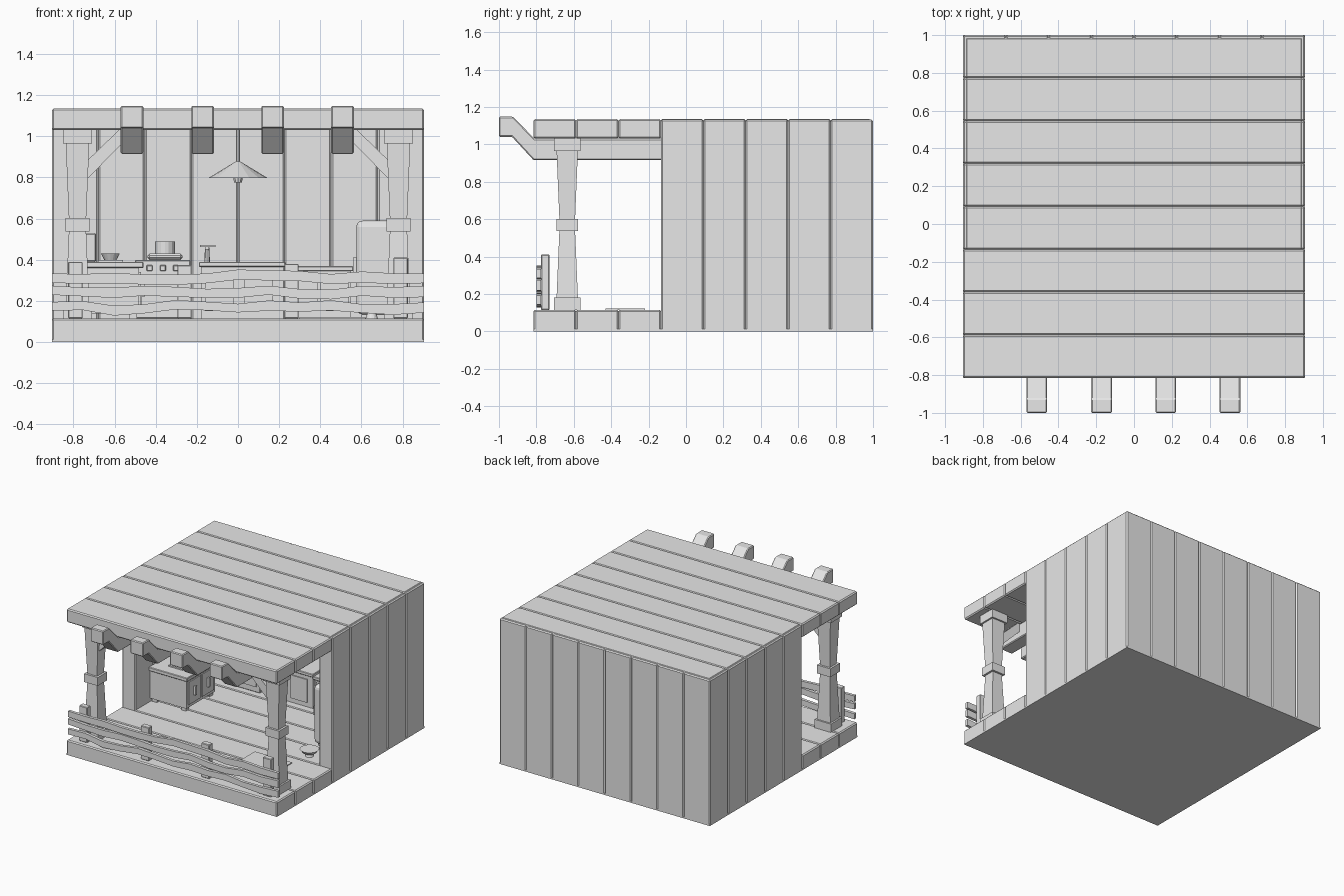
import bpy, bmesh, math, random
from mathutils import Vector, Matrix

random.seed(4)
if "Cube" in bpy.data.objects:
    bpy.data.objects.remove(bpy.data.objects["Cube"])

grey = bpy.data.materials.new("plain_grey")
grey.use_nodes = True
grey.diffuse_color = (0.8, 0.8, 0.8, 1)
grey.node_tree.nodes["Principled BSDF"].inputs["Base Color"].default_value = (0.8, 0.8, 0.8, 1)


def finish(name, bm, bevel=0, segments=1):
    bmesh.ops.recalc_face_normals(bm, faces=bm.faces)
    mesh = bpy.data.meshes.new(name)
    bm.to_mesh(mesh)
    bm.free()
    mesh.materials.append(grey)
    ob = bpy.data.objects.new(name, mesh)
    bpy.context.collection.objects.link(ob)
    if bevel:
        mod = ob.modifiers.new("bevel", 'BEVEL')
        mod.width, mod.segments = bevel, segments
    return ob


def box(name, x, y, z, bevel=0, segments=1):
    """Box from (min, max) pairs."""
    bm = bmesh.new()
    bmesh.ops.create_cube(bm, size=1)
    for v in bm.verts:
        v.co = Vector([(r[0] + r[1]) / 2 + c * (r[1] - r[0]) for c, r in zip(v.co, (x, y, z))])
    return finish(name, bm, bevel, segments)


def prism(name, points, axis, lo, hi, bevel=0):
    """Extrude a 2D outline along x (points are y,z) or y (points are x,z)."""
    bm = bmesh.new()
    place = (lambda p, t: (t, p[0], p[1])) if axis == 'x' else (lambda p, t: (p[0], t, p[1]))
    face = bm.faces.new([bm.verts.new(place(p, lo)) for p in points])
    ext = bmesh.ops.extrude_face_region(bm, geom=[face])
    shift = Vector(place((0, 0), hi - lo))
    for v in ext['geom']:
        if isinstance(v, bmesh.types.BMVert):
            v.co += shift
    return finish(name, bm, bevel)


def cone(name, at, r1, r2, height, sides=16):
    bm = bmesh.new()
    bmesh.ops.create_cone(bm, cap_ends=True, segments=sides, radius1=r1, radius2=r2, depth=height,
                          matrix=Matrix.Translation(Vector(at) + Vector((0, 0, height / 2))))
    return finish(name, bm)


def square_stack(name, x, y, rings):
    """Square column through (half width, height) rings."""
    bm = bmesh.new()
    loops = [[bm.verts.new((x + sx * h, y + sy * h, z)) for sx, sy in ((-1, -1), (1, -1), (1, 1), (-1, 1))]
             for h, z in rings]
    for a, b in zip(loops, loops[1:]):
        for i in range(4):
            bm.faces.new((a[i], a[(i + 1) % 4], b[(i + 1) % 4], b[i]))
    bm.faces.new(loops[0])
    bm.faces.new(loops[-1])
    return finish(name, bm)


# Shell of wide planks: floor, roof, side walls and back wall
W, FRONT, BACK, TOP, T = 0.905, -0.815, 1.0, 1.135, 0.115
step = (BACK - FRONT) / 8
box("base", (-W, W), (FRONT, BACK), (0, 0.012))
for i in range(8):
    y0, y1 = FRONT + i * step, FRONT + (i + 1) * step
    half = W if i < 3 else W - 0.012
    end = y1 if i < 7 else y1 - 0.012
    box("floor_plank", (-half, half), (y0, end), (0, T), 0.008)
    box("roof_plank", (-half, half), (y0, end), (1.03, TOP), 0.008)
    if i > 2:
        for s in (-1, 1):
            box("side_wall_plank", sorted((s * W, s * (W - T))), (y0, y1), (0, TOP - 0.003), 0.008)
    x0 = -W + i * W / 4
    box("back_wall_plank", (x0, x0 + W / 4), (BACK - T, BACK), (0, TOP - 0.003), 0.008)

# Roof beams with upturned ends
beam = [(0.9, 0.915), (-0.815, 0.915), (-0.93, 1.04), (-1, 1.04), (-1, 1.148), (-0.925, 1.148),
        (-0.81, 1.03), (0.9, 1.03)]
for x in (-0.515, -0.172, 0.168, 0.508):
    prism("roof_beam", beam, 'x', x - 0.055, x + 0.055, 0.006)

# Porch columns with diagonal braces
for s in (-1, 1):
    x, y = s * 0.78, -0.635
    square_stack("column", x, y, [
        (0.07, T), (0.07, 0.18), (0.057, 0.18), (0.042, 0.537), (0.058, 0.537), (0.058, 0.602),
        (0.042, 0.602), (0.057, 0.965), (0.07, 0.965), (0.07, 1.03)])
    prism("brace", [(s * 0.735, 0.79), (s * 0.735, 0.88), (s * 0.58, 1.03), (s * 0.5, 1.03)],
          'y', y - 0.03, y + 0.03)

# Fence posts and warped rails
for x, h in ((-0.79, 0.39), (-0.26, 0.375), (0.26, 0.38), (0.79, 0.41)):
    box("fence_post", (x - 0.035, x + 0.035), (-0.775, -0.73), (T, h), 0.004)
for z in (0.315, 0.245, 0.168):
    n = 12
    xs = [-W + 2 * W * i / n for i in range(n + 1)]
    mid = [z + random.uniform(-0.012, 0.012) for _ in xs]
    low = [(x, m - random.uniform(0.02, 0.028)) for x, m in zip(xs, mid)]
    high = [(x, m + random.uniform(0.02, 0.028)) for x, m in zip(xs, mid)]
    prism("fence_rail", low + high[::-1], 'y', -0.798, -0.775)

# Counter along the left-hand wall
box("side_counter", (-0.79, -0.48), (0.05, 0.40), (0.14, 0.36))
box("side_counter_top", (-0.79, -0.46), (0.03, 0.42), (0.36, 0.39), 0.004)
for y in (0.08, 0.37):
    for x in (-0.76, -0.51):
        box("counter_foot", (x - 0.02, x + 0.02), (y - 0.02, y + 0.02), (T, 0.14))
for y in (0.07, 0.235):
    box("side_counter_door", (-0.48, -0.472), (y, y + 0.145), (0.165, 0.34))
    box("door_handle", (-0.472, -0.455), (y + 0.06, y + 0.075), (0.22, 0.29))
box("cutting_board", (-0.68, -0.56), (0.12, 0.28), (0.39, 0.40))
box("wall_shelf_box", (-0.79, -0.69), (0.55, 0.68), (0.39, 0.53), 0.006)
cone("bowl", (-0.62, 0.33, 0.39), 0.025, 0.045, 0.04)

# Stove with pot
box("stove", (-0.50, -0.23), (0.60, 0.885), (T, 0.40), 0.005)
box("stove_top", (-0.44, -0.27), (0.61, 0.885), (0.40, 0.43), 0.01)
box("oven_door", (-0.47, -0.26), (0.592, 0.60), (0.16, 0.32))
cone("pot", (-0.355, 0.74, 0.43), 0.048, 0.048, 0.06)
for x in (-0.43, -0.365, -0.30):
    box("stove_knob", (x - 0.015, x + 0.015), (0.585, 0.60), (0.345, 0.375), 0.004)

# Sink counter with tap, and a lower cabinet beside it
box("sink_counter", (-0.18, 0.22), (0.61, 0.885), (T, 0.365))
box("sink_counter_top", (-0.19, 0.23), (0.59, 0.885), (0.365, 0.39), 0.004)
cone("tap_post", (-0.15, 0.78, 0.39), 0.014, 0.01, 0.075, 8)
box("tap_spout", (-0.16, -0.14), (0.69, 0.79), (0.45, 0.465))
box("tap_handle", (-0.185, -0.11), (0.775, 0.79), (0.463, 0.472))
box("low_cabinet", (0.23, 0.55), (0.62, 0.885), (T, 0.345))
box("low_cabinet_top", (0.22, 0.56), (0.60, 0.885), (0.345, 0.37), 0.004)
for x in (-0.16, 0.03, 0.25, 0.40):
    box("cabinet_door", (x, x + 0.14), (0.602, 0.62), (0.15, 0.33))

# Rounded refrigerator
box("refrigerator", (0.575, 0.79), (0.10, 0.36), (T + 0.02, 0.59), 0.03, 3)
box("refrigerator_foot", (0.60, 0.77), (0.13, 0.33), (T, T + 0.03))
box("refrigerator_handle", (0.56, 0.575), (0.13, 0.15), (0.34, 0.41))

# Floor mat, small stool
box("floor_mat", (0.30, 0.62), (-0.43, -0.22), (T, T + 0.006))
cone("stool_leg", (0.65, -0.05, T), 0.03, 0.02, 0.03)
cone("stool_seat", (0.65, -0.05, T + 0.03), 0.05, 0.07, 0.025)

# Hanging lamp
cone("lamp_shade", (0, 0.2, 0.797), 0.145, 0.012, 0.08, 16)
cone("lamp_bulb", (0, 0.2, 0.775), 0.02, 0.025, 0.03, 10)
cone("lamp_rod", (0, 0.2, 0.87), 0.009, 0.009, 0.16, 8)
